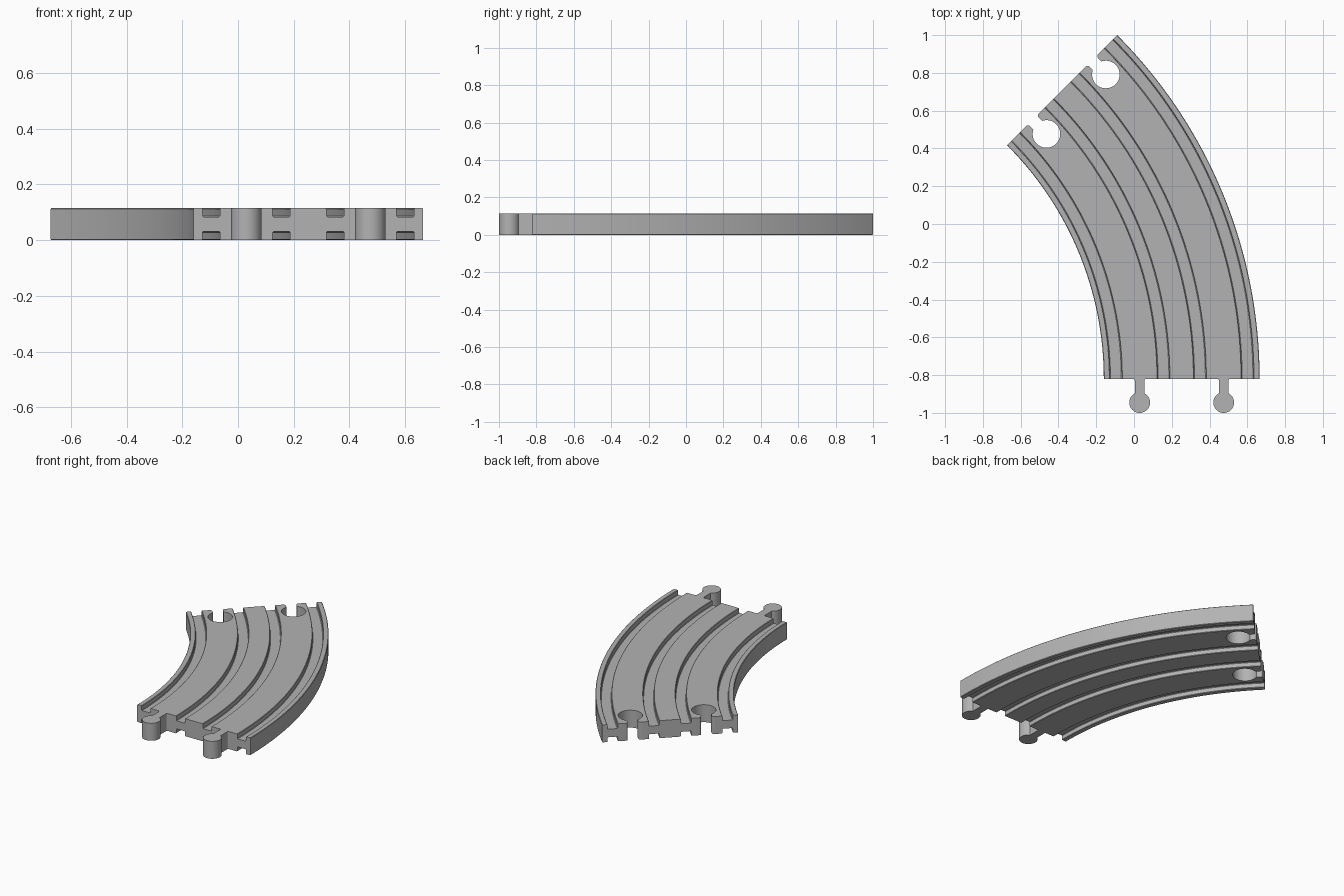
import bpy
import bmesh
from math import sin, cos, pi, asin, radians
from mathutils import Matrix, Vector

cube = bpy.data.objects.get("Cube")
if cube:
    bpy.data.objects.remove(cube, do_unlink=True)

HEIGHT = 0.115
GROOVE_DEPTH = 0.031
GROOVE_WIDTH = 0.063
INNER, OUTER = 1.749, 2.574            # track radii about the bend centre
LANES = (1.939, 2.384)                 # centre radius of each lane
GAUGE = 0.252                          # spacing of the two grooves in a lane
SWEEP = radians(45)
STEPS = 40
CENTRE = Vector((-1.909, -0.82, 0))    # bend centre

plastic = bpy.data.materials.new("grey plastic")
plastic.use_nodes = True
GREY = (0.45, 0.45, 0.45, 1)
plastic.diffuse_color = GREY
plastic.node_tree.nodes["Principled BSDF"].inputs["Base Color"].default_value = GREY


def make_object(name, bm):
    bmesh.ops.recalc_face_normals(bm, faces=bm.faces)
    mesh = bpy.data.meshes.new(name)
    bm.to_mesh(mesh)
    bm.free()
    mesh.materials.append(plastic)
    obj = bpy.data.objects.new(name, mesh)
    bpy.context.collection.objects.link(obj)
    return obj


def loft(rings):
    """Skin a list of equal closed rings and cap both ends."""
    bm = bmesh.new()
    rows = [[bm.verts.new(p) for p in ring] for ring in rings]
    n = len(rows[0])
    for a, b in zip(rows, rows[1:]):
        for i in range(n):
            j = (i + 1) % n
            bm.faces.new((a[i], a[j], b[j], b[i]))
    bm.faces.new(rows[0])
    bm.faces.new(rows[-1])
    return bm


def chamfer(points, size):
    """Cut every corner of a closed profile."""
    out = []
    for i, p in enumerate(points):
        for q in (points[i - 1], points[(i + 1) % len(points)]):
            out.append(p + (q - p).normalized() * size)
    return out


def keyhole(radius, neck, reach, flare):
    """Outline of a round knob on a neck, with a filleted root at v = 0."""
    a = asin(neck / radius)
    knob = [pi / 2 - a - (2 * pi - 2 * a) * i / 40 for i in range(41)]
    fillet = [(-neck - flare + flare * cos(t), -flare + flare * sin(t))
              for t in (pi / 2 * i / 6 for i in range(7))]
    return ([(-u, v) for u, v in reversed(fillet)]
            + [(radius * cos(t), -reach + radius * sin(t)) for t in knob] + fillet)


def keyhole_block(name, outline, lane, angle, low, high):
    turn = Matrix.Translation(CENTRE) @ Matrix.Rotation(angle, 4, "Z")
    return make_object(name, loft([[turn @ Vector((lane + u, v, z)) for u, v in outline]
                                   for z in (low, high)]))


def smooth(obj):
    bpy.ops.object.select_all(action="DESELECT")
    obj.select_set(True)
    bpy.context.view_layer.objects.active = obj
    bpy.ops.object.shade_smooth_by_angle(angle=radians(30))


# Grooved cross-section, same on both sides
top = [(INNER, HEIGHT)]
for lane in LANES:
    for side in (-1, 1):
        mid = lane + side * GAUGE / 2
        l, r = mid - GROOVE_WIDTH / 2, mid + GROOVE_WIDTH / 2
        floor = HEIGHT - GROOVE_DEPTH
        top += [(l, HEIGHT), (l, floor), (r, floor), (r, HEIGHT)]
top.append((OUTER, HEIGHT))
bottom = [(r, HEIGHT - z) for r, z in reversed(top)]
section = chamfer([Vector(p) for p in top + bottom], 0.003)

# Curved track bed
rings = []
for i in range(STEPS + 1):
    a = SWEEP * i / STEPS
    rings.append([CENTRE + Vector((p.x * cos(a), p.x * sin(a), p.y)) for p in section])
track = make_object("curved_track_bed", loft(rings))

# Sockets cut through the far end
socket = keyhole(0.073, 0.032, 0.105, 0.015)
socket = socket + [(-0.047, 0.05), (0.047, 0.05)]
for lane in LANES:
    cutter = keyhole_block("socket_cutter", socket, lane, SWEEP, -0.1, HEIGHT + 0.1)
    cutter.hide_render = True
    cut = track.modifiers.new("socket", "BOOLEAN")
    cut.operation = "DIFFERENCE"
    cut.solver = "EXACT"
    cut.object = cutter
    bpy.context.view_layer.objects.active = track
    bpy.ops.object.modifier_apply(modifier=cut.name)
    bpy.data.objects.remove(cutter, do_unlink=True)
smooth(track)

# Connector pegs at the near end
peg = keyhole(0.055, 0.026, 0.125, 0.008)
for lane, name in zip(LANES, ("inner_lane_peg", "outer_lane_peg")):
    smooth(keyhole_block(name, peg, lane, 0, 0, HEIGHT))
